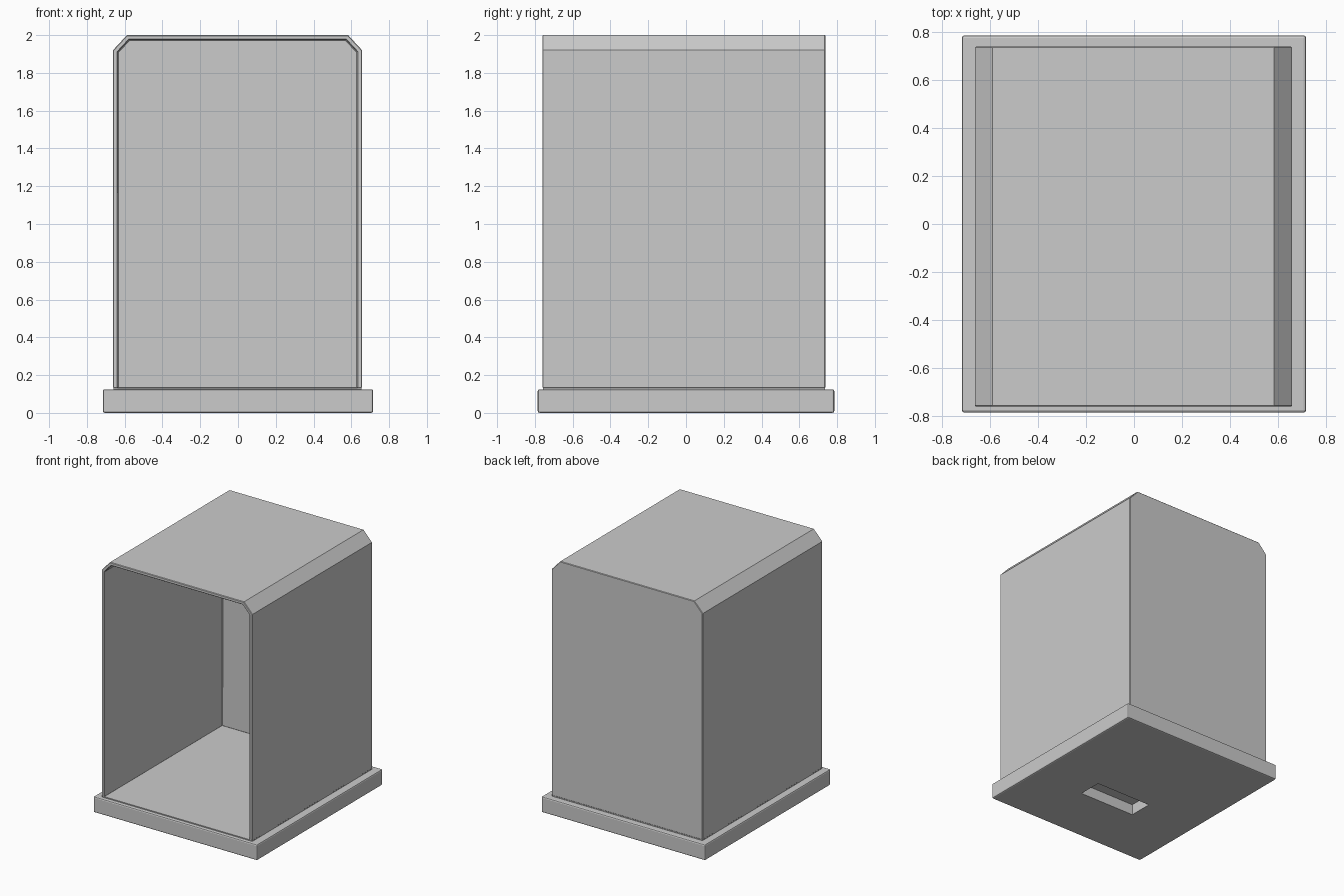
import bpy, bmesh

if "Cube" in bpy.data.objects:
    bpy.data.objects.remove(bpy.data.objects["Cube"])


def box(name, lo, hi, bevel=0.0):
    """Axis-aligned box from its two extreme corners."""
    bm = bmesh.new()
    bmesh.ops.create_cube(bm, size=1)
    for v in bm.verts:
        v.co = [(a + b) / 2 + c * (b - a) for a, b, c in zip(lo, hi, v.co)]
    if bevel:
        bmesh.ops.bevel(bm, geom=bm.edges[:], offset=bevel, segments=2,
                        profile=0.5, affect='EDGES')
    return finish(name, bm)


def finish(name, bm):
    me = bpy.data.meshes.new(name)
    bm.to_mesh(me)
    bm.free()
    ob = bpy.data.objects.new(name, me)
    bpy.context.collection.objects.link(ob)
    return ob


# Base slab with a rectangular pocket underneath
base = box("base", (-0.716, -0.785, 0), (0.716, 0.785, 0.125), 0.01)
cutter = box("pocket_cutter", (-0.235, -0.30, -0.1), (0.255, -0.11, 0.085))
cutter.hide_render = True
cutter.hide_viewport = True
cut = base.modifiers.new("pocket", 'BOOLEAN')
cut.operation = 'DIFFERENCE'
cut.solver = 'EXACT'
cut.object = cutter

# Thin raised floor under the hood
box("floor_plate", (-0.66, -0.757, 0.115), (0.655, 0.737, 0.133))

# Hood: chamfered arch profile run front to back, closed at the rear
x0, x1, z0 = -0.662, 0.657, 0.131
profile = [(x0, z0), (x0, 1.92), (x0 + 0.074, 2.0),
           (x1 - 0.074, 2.0), (x1, 1.92), (x1, z0)]
bm = bmesh.new()
front = [bm.verts.new((x, -0.76, z)) for x, z in profile]
back = [bm.verts.new((x, 0.738, z)) for x, z in profile]
for i in range(len(profile) - 1):
    bm.faces.new((front[i], front[i + 1], back[i + 1], back[i]))
bm.faces.new(back)
hood = finish("hood", bm)

# Wall thickness and slightly eased edges
wall = hood.modifiers.new("wall", 'SOLIDIFY')
wall.thickness = 0.025
wall.offset = -1
wall.use_even_offset = True
ease = hood.modifiers.new("ease", 'BEVEL')
ease.width = 0.004
ease.segments = 1
ease.limit_method = 'ANGLE'
ease.angle_limit = 1.05
